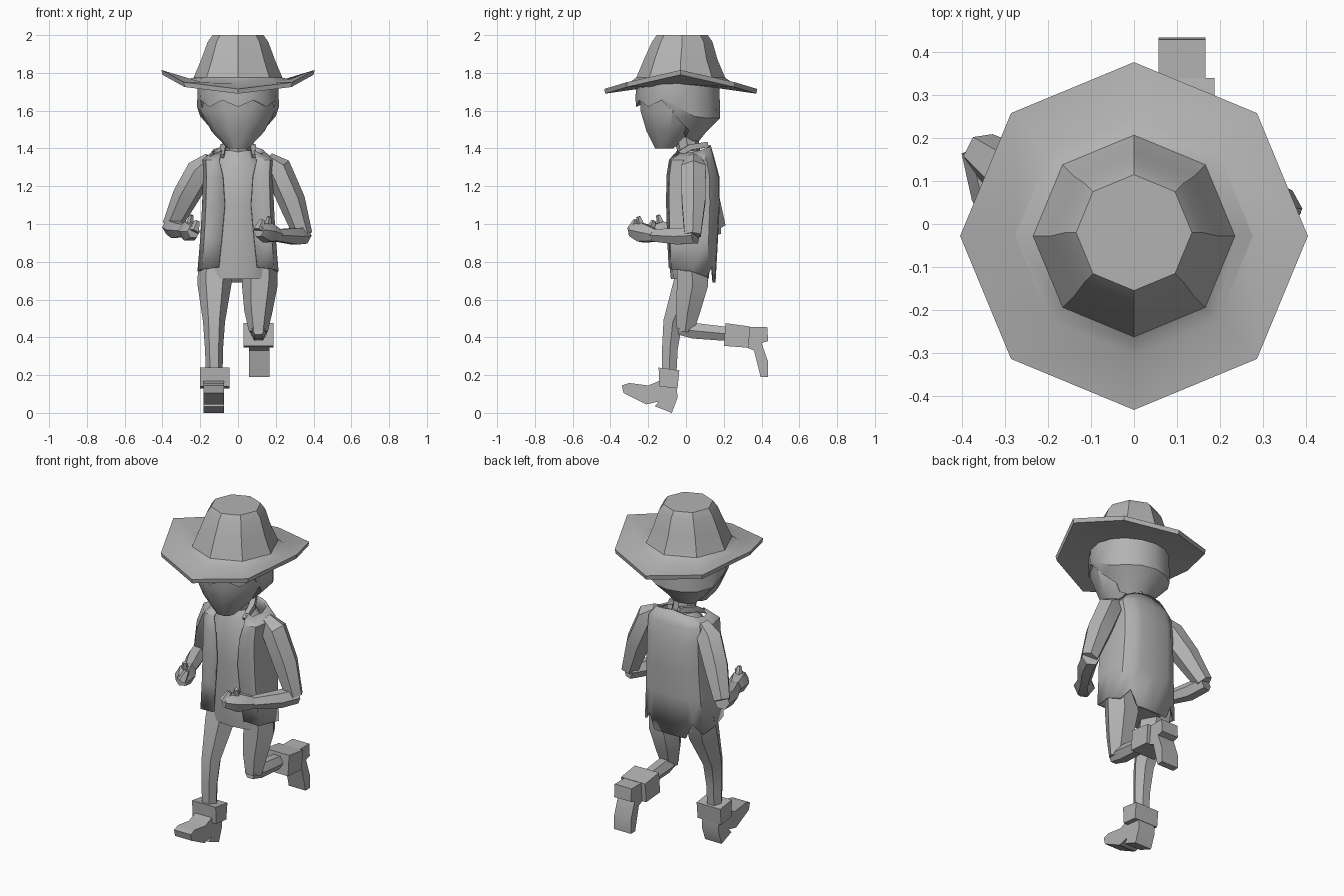
import bpy, bmesh
from math import sin, cos, pi
from mathutils import Vector

cube = bpy.data.objects.get("Cube")
if cube:
    bpy.data.objects.remove(cube, do_unlink=True)

grey = bpy.data.materials.new("plain grey")
grey.use_nodes = True
grey.diffuse_color = (0.45, 0.45, 0.45, 1)
grey.node_tree.nodes["Principled BSDF"].inputs["Base Color"].default_value = (0.45, 0.45, 0.45, 1)


def finish(name, bm, thickness=0, angle=35):
    bmesh.ops.recalc_face_normals(bm, faces=bm.faces)
    mesh = bpy.data.meshes.new(name)
    bm.to_mesh(mesh)
    bm.free()
    mesh.materials.append(grey)
    obj = bpy.data.objects.new(name, mesh)
    bpy.context.collection.objects.link(obj)
    bpy.ops.object.select_all(action='DESELECT')
    obj.select_set(True)
    bpy.context.view_layer.objects.active = obj
    bpy.ops.object.shade_smooth_by_angle(angle=angle * pi / 180)
    if thickness:
        solid = obj.modifiers.new("thickness", 'SOLIDIFY')
        solid.thickness = thickness
        solid.offset = -1
    return obj


def loft(name, rings, closed=True, **options):
    """Skin a stack of point rings; closed rings also get end caps."""
    bm = bmesh.new()
    rows = [[bm.verts.new(p) for p in ring] for ring in rings]
    n = len(rows[0])
    for low, high in zip(rows, rows[1:]):
        for i in range(n if closed else n - 1):
            j = (i + 1) % n
            bm.faces.new((low[i], low[j], high[j], high[i]))
    if closed:
        bm.faces.new(rows[0])
        bm.faces.new(rows[-1])
    return finish(name, bm, **options)


def oval(rx, ry, cy, z, n=8, cx=0):
    return [(cx + rx * cos(2 * pi * i / n), cy + ry * sin(2 * pi * i / n), z) for i in range(n)]


def limb(name, path, sides=6):
    """Tapered tube through (x, y, z, radius) points."""
    points = [Vector(p[:3]) for p in path]
    rings = []
    for i, p in enumerate(points):
        ahead = (points[min(i + 1, len(points) - 1)] - p).normalized()
        behind = (p - points[max(i - 1, 0)]).normalized()
        t = (ahead + behind).normalized()
        u = t.cross(Vector((1, 0, 0))).normalized()
        v = t.cross(u)
        r = path[i][3]
        rings.append([p + r * (u * cos(a) + v * sin(a))
                      for a in (2 * pi * (k + 0.5) / sides for k in range(sides))])
    return loft(name, rings)


def slab(name, profile, x0, x1):
    """Side profile in (y, z) pushed across from x0 to x1."""
    return loft(name, [[(x, y, z) for y, z in profile] for x in (x0, x1)])


# Hat: upswept eight-sided brim and tapered crown
def hat_ring(r, z, lift, cy=-0.028):
    return [(r * cos(a), cy + r * sin(a), z + lift * abs(cos(a)) ** 3)
            for a in (k * pi / 4 for k in range(8))]


loft("hat", [hat_ring(0.2, 1.72, 0.02), hat_ring(0.4, 1.69, 0.1), hat_ring(0.405, 1.715, 0.1),
             hat_ring(0.277, 1.745, 0.02), hat_ring(0.235, 1.775, 0), hat_ring(0.195, 1.87, 0),
             hat_ring(0.16, 1.965, 0, -0.02), hat_ring(0.135, 2.0, 0, -0.02)], angle=30)

# Head and neck
loft("head", [oval(0.055, 0.05, -0.115, 1.4, 10), oval(0.14, 0.13, -0.085, 1.49, 10),
              oval(0.197, 0.18, -0.07, 1.6, 10), oval(0.205, 0.195, -0.06, 1.74, 10)])
loft("neck", [oval(0.075, 0.075, 0.04, 1.28), oval(0.062, 0.06, 0.02, 1.36),
              oval(0.065, 0.065, 0.0, 1.46)])


# Hair: short ragged fringe in front, longer at the nape
def hair_ring(size, front_z, back_z, back_pull, ragged=0):
    ring = []
    for k in range(16):
        a = 2 * pi * k / 16
        back = min(1, max(0, 0.45 + 1.2 * sin(a)))
        s = size * (1 - back_pull * back)
        z = front_z + (back_z - front_z) * back + ragged * (k % 2) * (1 - back)
        ring.append((0.217 * s * cos(a), -0.043 + 0.224 * s * sin(a), z))
    return ring


loft("hair", [hair_ring(0.5, 1.67, 1.44, 0), hair_ring(0.99, 1.62, 1.48, 0.35, 0.035),
              hair_ring(1, 1.67, 1.56, 0), hair_ring(0.98, 1.75, 1.75, 0)])

# Shirt body under the jacket
loft("shirt", [oval(0.18, 0.1, 0.02, 0.71, 12), oval(0.18, 0.115, 0.02, 0.85, 12),
               oval(0.165, 0.12, 0.025, 1.1, 12), oval(0.16, 0.11, 0.02, 1.3, 12),
               oval(0.08, 0.07, 0.03, 1.39, 12)])

# Open jacket: half plan from the front edge round to the centre back, then mirrored
plan = [(0.09, -0.1), (0.17, -0.085), (0.19, 0.03), (0.17, 0.12),
        (0.125, 0.155), (0.09, 0.165), (0, 0.17)]
hem = [0.77, 0.76, 0.75, 0.72, 0.78, 0.69, 0.69]
collar = [(0.085, -0.045, 1.39), (0.12, -0.03, 1.375), (0.14, 0.03, 1.38), (0.13, 0.09, 1.395),
          (0.1, 0.115, 1.405), (0.07, 0.125, 1.41), (0, 0.13, 1.42)]
halves = [[(x * 1.13, y * 0.92, z) for (x, y), z in zip(plan, hem)]]
for z, opening, sx, sy in ((0.93, 0.085, 1.05, 1), (1.1, 0.07, 1, 1.05),
                           (1.25, 0.08, 0.98, 1.04), (1.34, 0.1, 1, 0.9)):
    halves.append([(opening if i == 0 else x * sx, y * sy, z) for i, (x, y) in enumerate(plan)])
halves.append(collar)
loft("jacket", [half + [(-x, y, z) for x, y, z in reversed(half[:-1])] for half in halves],
     closed=False, thickness=0.012)

# Turned collar pieces beside the neck
for side, label in ((1, "left"), (-1, "right")):
    limb(label + "_collar", [(side * 0.085, -0.06, 1.36, 0.015), (side * 0.08, 0.02, 1.405, 0.022),
                             (side * 0.03, 0.11, 1.42, 0.02)], 4)

# Arms, bent at the elbow
limb("left_upper_arm", [(0.15, 0.04, 1.34, 0.045), (0.21, 0.04, 1.29, 0.075),
                        (0.285, 0.04, 1.12, 0.072), (0.345, 0.035, 0.94, 0.05)])
limb("left_forearm", [(0.345, 0.05, 0.94, 0.05), (0.3, -0.04, 0.935, 0.05),
                      (0.2, -0.18, 0.94, 0.036)])
limb("right_upper_arm", [(-0.14, 0.05, 1.34, 0.045), (-0.2, 0.065, 1.28, 0.075),
                         (-0.275, 0.11, 1.15, 0.072), (-0.352, 0.165, 0.99, 0.05)])
limb("right_forearm", [(-0.358, 0.175, 0.985, 0.045), (-0.33, 0.07, 0.97, 0.05),
                       (-0.28, -0.06, 0.965, 0.036)])

# Hands: fist, thumb and curled fingertips
for label, wrist, tip in (("left", Vector((0.21, -0.165, 0.94)), Vector((0.11, -0.285, 0.965))),
                          ("right", Vector((-0.285, -0.05, 0.965)), Vector((-0.235, -0.19, 0.96)))):
    mid = wrist.lerp(tip, 0.55)
    limb(label + "_fist", [(*wrist, 0.038), (*mid, 0.058), (*tip, 0.036)])
    limb(label + "_thumb", [(*(mid + Vector((0, 0, 0.02))), 0.026),
                            (*(mid + Vector((0.01, -0.02, 0.085))), 0.012)], 5)
    limb(label + "_fingers", [(*tip, 0.03), (*(tip + Vector((0.02, 0.02, 0.055))), 0.014)], 5)

# Legs: right one standing, left one kicked back
limb("right_leg", [(-0.12, 0.04, 0.8, 0.09), (-0.125, 0.01, 0.68, 0.09),
                   (-0.127, -0.07, 0.48, 0.058), (-0.127, -0.085, 0.34, 0.048),
                   (-0.125, -0.09, 0.15, 0.042)])
limb("left_thigh", [(0.12, 0.03, 0.8, 0.09), (0.115, 0.035, 0.68, 0.095),
                    (0.108, 0.01, 0.54, 0.075), (0.108, -0.005, 0.43, 0.05)])
limb("left_shin", [(0.108, -0.04, 0.445, 0.035), (0.108, 0.04, 0.435, 0.048),
                   (0.11, 0.25, 0.415, 0.042)])

# Boots: wide cuff over a heeled foot
slab("right_boot_cuff", [(-0.145, 0.24), (-0.035, 0.225), (-0.045, 0.13), (-0.14, 0.14)],
     -0.2, -0.045)
slab("right_boot", [(-0.14, 0.17), (-0.05, 0.17), (-0.045, 0.08), (-0.075, 0.0), (-0.165, 0.035),
                    (-0.145, 0.06), (-0.21, 0.045), (-0.33, 0.105), (-0.34, 0.145),
                    (-0.3, 0.158), (-0.2, 0.145)], -0.182, -0.073)
slab("left_boot_cuff", [(0.2, 0.355), (0.21, 0.475), (0.34, 0.457), (0.33, 0.345)], 0.03, 0.188)
slab("left_boot", [(0.3, 0.455), (0.43, 0.455), (0.435, 0.38), (0.4, 0.37), (0.435, 0.27),
                   (0.435, 0.19), (0.395, 0.19), (0.36, 0.33), (0.3, 0.355)], 0.057, 0.167)
